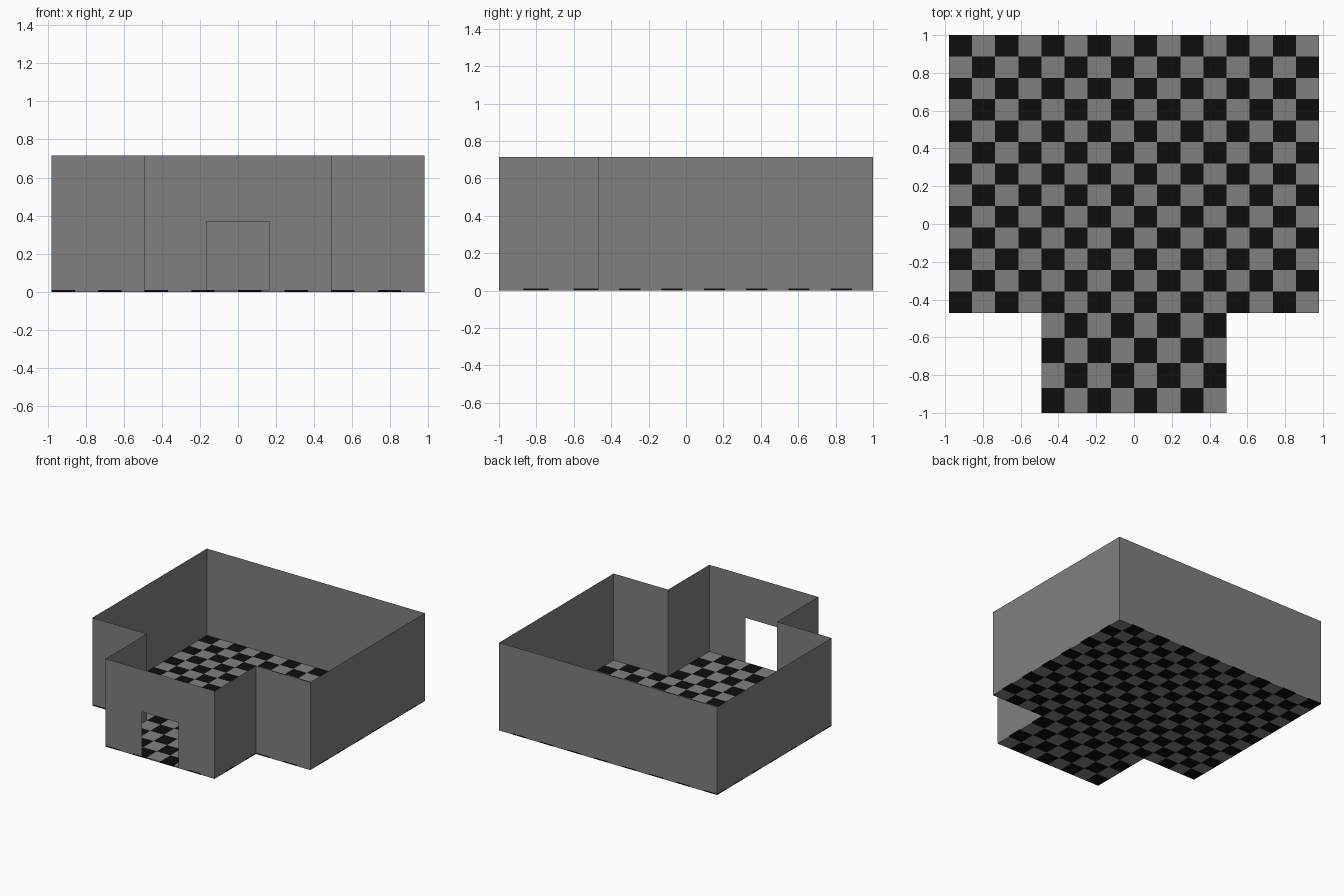
import bpy
import bmesh

cube = bpy.data.objects.get("Cube")
if cube:
    bpy.data.objects.remove(cube, do_unlink=True)

# Overall sizes
HALF_W, HALF_PORCH = 0.98, 0.49
BACK, STEP, FRONT = 1.0, -0.47, -1.0
FLOOR, TOP = 0.01, 0.715
DOOR_HALF, DOOR_TOP = 0.165, 0.37
TILE = HALF_W / 8


def make_material(name, value):
    mat = bpy.data.materials.new(name)
    mat.use_nodes = True
    colour = (value, value, value, 1)
    mat.diffuse_color = colour
    mat.node_tree.nodes["Principled BSDF"].inputs["Base Color"].default_value = colour
    return mat


def make_object(name, bm, materials):
    mesh = bpy.data.meshes.new(name)
    bm.to_mesh(mesh)
    bm.free()
    obj = bpy.data.objects.new(name, mesh)
    bpy.context.collection.objects.link(obj)
    for mat in materials:
        mesh.materials.append(mat)
    return obj


grey = make_material("grey", 0.216)
black = make_material("black", 0.004)

# Checkered floor: one quad per tile, the rows of the porch are slightly deeper
bm = bmesh.new()
rows = [BACK + (STEP - BACK) * i / 13 for i in range(13)]
rows += [STEP + (FRONT - STEP) * i / 4 for i in range(5)]
for r, (y1, y0) in enumerate(zip(rows, rows[1:])):
    columns = range(16) if r < 13 else range(4, 12)
    for c in columns:
        x0, x1 = -HALF_W + c * TILE, -HALF_W + (c + 1) * TILE
        corners = [(x0, y0), (x1, y0), (x1, y1), (x0, y1)]
        face = bm.faces.new([bm.verts.new((x, y, FLOOR)) for x, y in corners])
        face.material_index = 1 if (r + c) % 2 == 0 else 0
bmesh.ops.remove_doubles(bm, verts=bm.verts, dist=0.001)
floor = make_object("checkered_floor", bm, [grey, black])
slab = floor.modifiers.new("slab", "SOLIDIFY")
slab.thickness = FLOOR
slab.offset = -1

# Thin outer walls: half the outline from the door to the back, mirrored
bm = bmesh.new()
outline = [(0, FRONT), (DOOR_HALF, FRONT), (HALF_PORCH, FRONT),
           (HALF_PORCH, STEP), (HALF_W, STEP), (HALF_W, BACK), (0, BACK)]
for i, (a, b) in enumerate(zip(outline, outline[1:])):
    base = DOOR_TOP if i == 0 else FLOOR
    quad = [(*a, base), (*b, base), (*b, TOP), (*a, TOP)]
    bm.faces.new([bm.verts.new(p) for p in quad])
bmesh.ops.remove_doubles(bm, verts=bm.verts, dist=0.001)
walls = make_object("outer_walls", bm, [grey])
mirror = walls.modifiers.new("mirror", "MIRROR")
mirror.use_axis[0] = True
